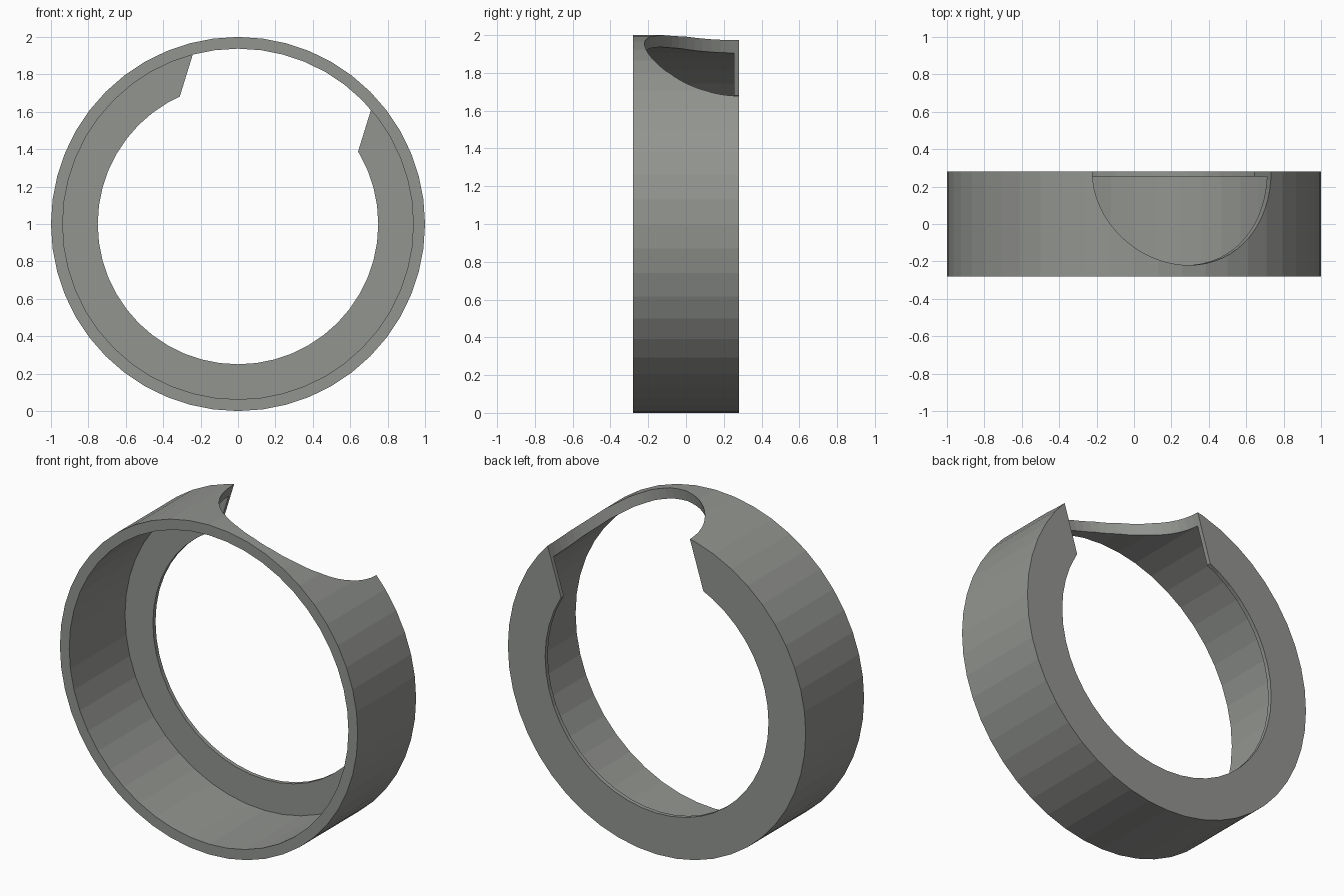
import bpy, bmesh, math
from mathutils import Matrix, Vector

if "Cube" in bpy.data.objects:
    bpy.data.objects.remove(bpy.data.objects["Cube"])

SEGMENTS = 48
TILT = 0.3          # notch leans towards +x
HALF_DEPTH = 0.28


def add_object(name, bm):
    bmesh.ops.recalc_face_normals(bm, faces=bm.faces)
    mesh = bpy.data.meshes.new(name)
    bm.to_mesh(mesh)
    bm.free()
    obj = bpy.data.objects.new(name, mesh)
    bpy.context.collection.objects.link(obj)
    return obj


# Ring band with a thin inward flange at the back, lathed around the y axis
profile = [(1.0, -HALF_DEPTH), (1.0, HALF_DEPTH), (0.75, HALF_DEPTH),
           (0.75, 0.255), (0.9375, 0.255), (0.9375, -HALF_DEPTH)]
bm = bmesh.new()
loops = []
for i in range(SEGMENTS):
    a = 2 * math.pi * i / SEGMENTS
    loops.append([bm.verts.new((r * math.cos(a), y, 1 + r * math.sin(a)))
                  for r, y in profile])
for i in range(SEGMENTS):
    a, b = loops[i], loops[(i + 1) % SEGMENTS]
    for j in range(len(profile)):
        k = (j + 1) % len(profile)
        bm.faces.new((a[j], a[k], b[k], b[j]))
ring = add_object("flanged_ring", bm)

grey = bpy.data.materials.new("warm_grey")
grey.diffuse_color = (0.29, 0.30, 0.28, 1)
grey.use_nodes = True
grey.node_tree.nodes["Principled BSDF"].inputs["Base Color"].default_value = grey.diffuse_color
ring.data.materials.append(grey)

# Round radial cutter for the half-moon notch in the back edge
bm = bmesh.new()
bmesh.ops.create_cone(bm, cap_ends=True, segments=64, radius1=0.5, radius2=0.5,
                      depth=1.2)
axis = Vector((math.sin(TILT), 0, math.cos(TILT)))
bm.transform(Matrix.Translation(Vector((0, HALF_DEPTH, 1)) + axis * 0.8)
             @ Matrix.Rotation(TILT, 4, 'Y'))
cutter = add_object("notch_cutter", bm)
cutter.hide_render = True
cutter.hide_viewport = True

notch = ring.modifiers.new("notch", 'BOOLEAN')
notch.operation = 'DIFFERENCE'
notch.solver = 'EXACT'
notch.object = cutter
